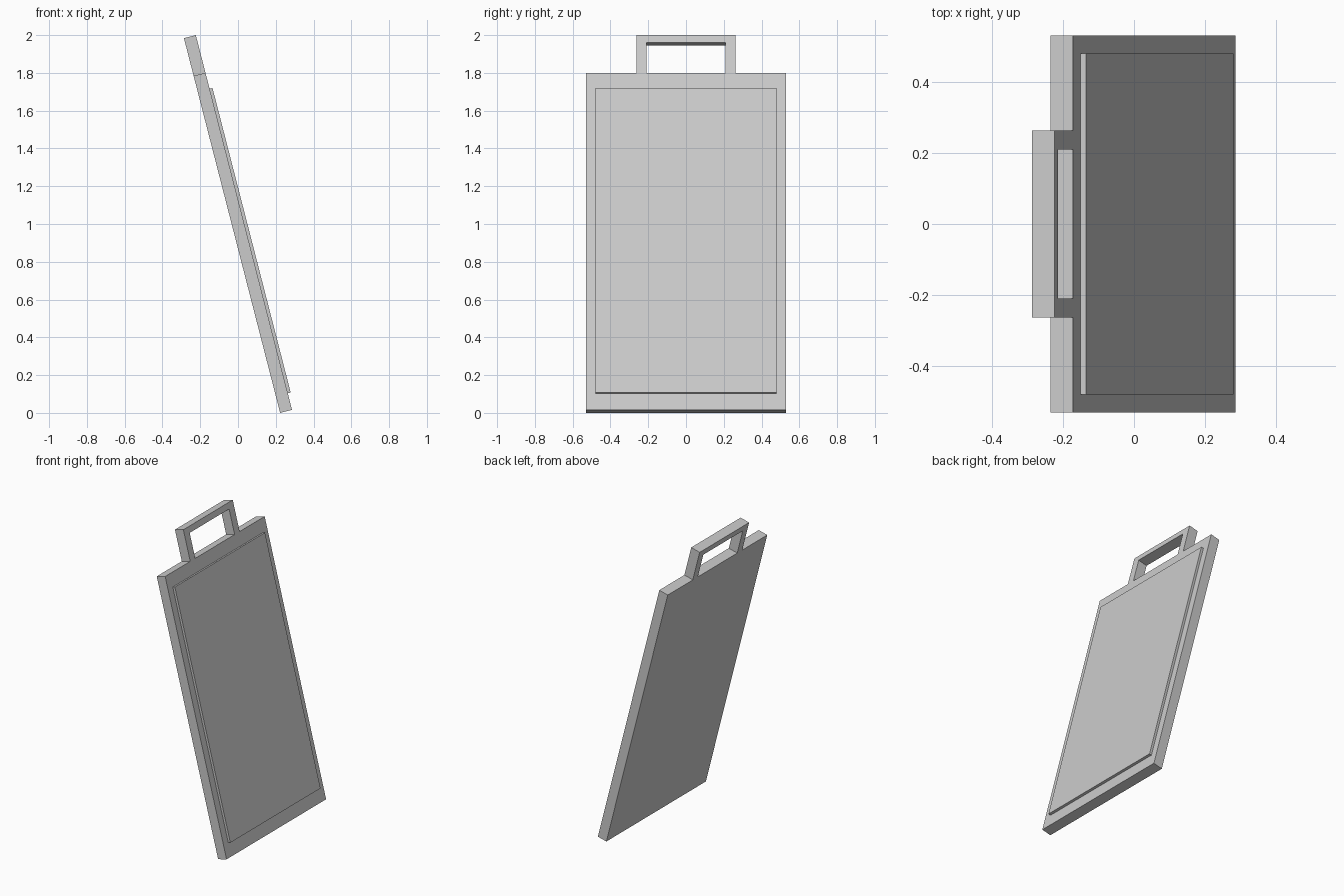
import bpy, bmesh, math
from mathutils import Matrix

if "Cube" in bpy.data.objects:
    bpy.data.objects.remove(bpy.data.objects["Cube"])

# Local frame: x = out of the front face, z = up along the leaning board
TILT = Matrix.Translation((0.286, 0, 0.0162)) @ Matrix.Rotation(math.radians(-14.4), 4, 'Y')
THICK = 0.065
BOARD_TOP = 1.842


def slab(name, outline, x0, x1):
    """Extrude a (y, z) outline from x0 to x1 and lean it back."""
    bm = bmesh.new()
    face = bm.faces.new([bm.verts.new((x0, y, z)) for y, z in outline])
    ext = bmesh.ops.extrude_face_region(bm, geom=[face])
    moved = [v for v in ext['geom'] if isinstance(v, bmesh.types.BMVert)]
    bmesh.ops.translate(bm, verts=moved, vec=(x1 - x0, 0, 0))
    bmesh.ops.recalc_face_normals(bm, faces=bm.faces)
    bm.transform(TILT)
    mesh = bpy.data.meshes.new(name)
    bm.to_mesh(mesh)
    bm.free()
    obj = bpy.data.objects.new(name, mesh)
    bpy.context.collection.objects.link(obj)
    return obj


def rect(half_width, z0, z1):
    return [(-half_width, z0), (half_width, z0), (half_width, z1), (-half_width, z1)]


# Main board
slab("board", rect(0.53, 0, BOARD_TOP), -THICK, 0)

# Raised front panel
slab("front_panel", rect(0.48, 0.09, 1.755), 0, 0.016)

# Carrying handle: an upside-down U on the top edge
right_half = [(0.263, 2.048), (0.263, BOARD_TOP), (0.21, BOARD_TOP), (0.21, 2.008)]
left_half = [(-y, z) for y, z in reversed(right_half)]
slab("handle", right_half + left_half, -THICK, 0)
